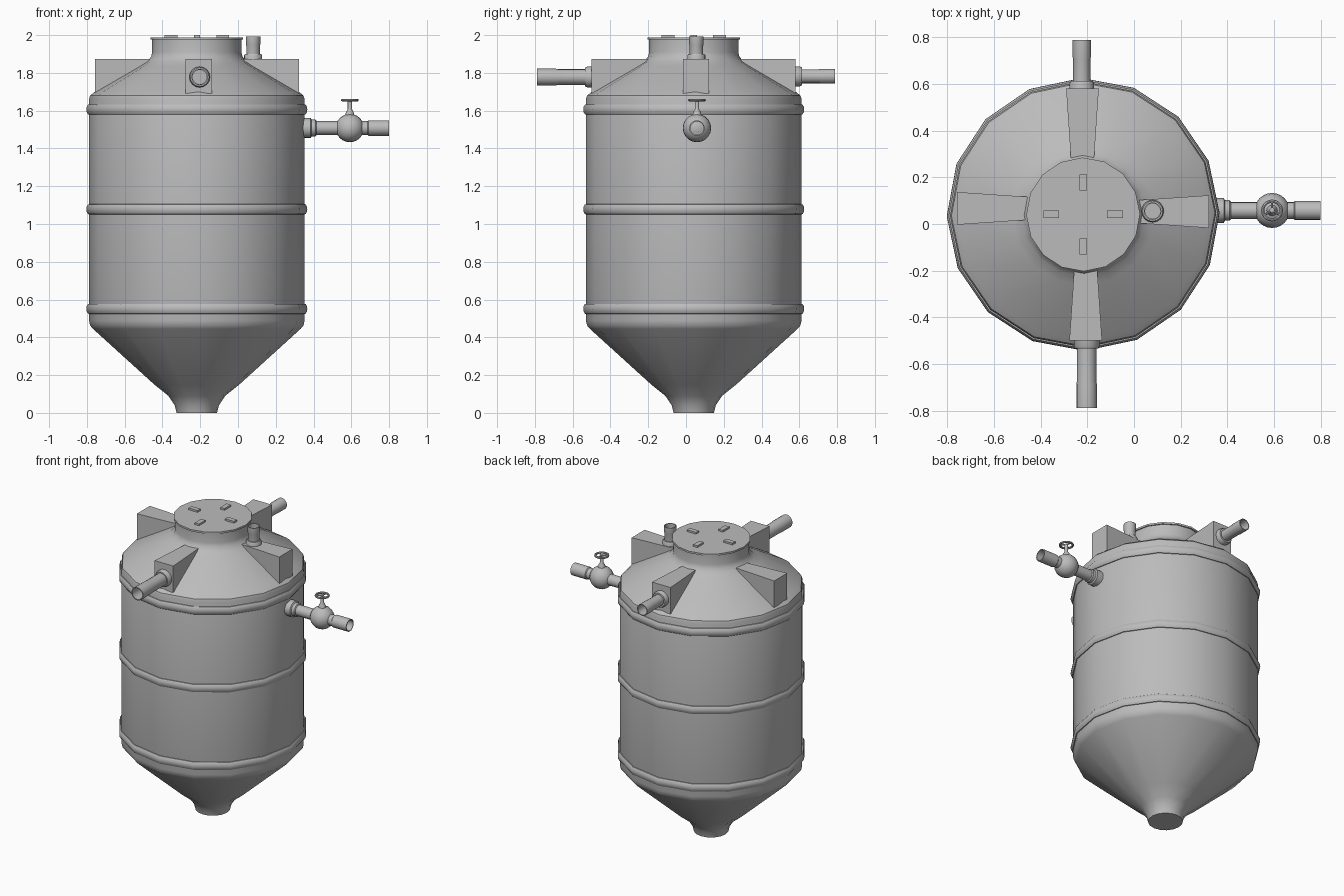
import bpy, bmesh, math
from mathutils import Vector, Matrix

if "Cube" in bpy.data.objects:
    bpy.data.objects.remove(bpy.data.objects["Cube"])

CX, CY = -0.218, 0.041          # tank axis
grey = bpy.data.materials.new("plain_grey")
grey.diffuse_color = (0.5, 0.5, 0.5, 1)
grey.use_nodes = True
grey.node_tree.nodes["Principled BSDF"].inputs["Base Color"].default_value = grey.diffuse_color


def finish(name, bm, smooth=True):
    bmesh.ops.recalc_face_normals(bm, faces=bm.faces)
    me = bpy.data.meshes.new(name)
    bm.to_mesh(me)
    bm.free()
    ob = bpy.data.objects.new(name, me)
    bpy.context.collection.objects.link(ob)
    me.materials.append(grey)
    if smooth:
        bpy.ops.object.select_all(action='DESELECT')
        ob.select_set(True)
        bpy.context.view_layer.objects.active = ob
        bpy.ops.object.shade_smooth_by_angle(angle=math.radians(32))
    return ob


def lathe(name, profile, n, origin, axis=(0, 0, 1), turn=0.0, loop=False):
    """Spin (radius, height) points round an axis; ends are capped unless looped."""
    bm = bmesh.new()
    rings = []
    for r, h in profile:
        rings.append([bm.verts.new((r * math.cos(turn + math.tau * i / n),
                                    r * math.sin(turn + math.tau * i / n), h)) for i in range(n)])
    pairs = list(zip(rings, rings[1:]))
    if loop:
        pairs.append((rings[-1], rings[0]))
    else:
        bm.faces.new(rings[0])
        bm.faces.new(rings[-1])
    for a, b in pairs:
        for i in range(n):
            j = (i + 1) % n
            bm.faces.new((a[i], a[j], b[j], b[i]))
    rot = Vector((0, 0, 1)).rotation_difference(Vector(axis)).to_matrix().to_4x4()
    bm.transform(Matrix.Translation(origin) @ rot)
    return finish(name, bm)


def box(name, lo, hi):
    bm = bmesh.new()
    bmesh.ops.create_cube(bm, size=1)
    for v in bm.verts:
        v.co = [l if c < 0 else h for c, l, h in zip(v.co, lo, hi)]
    return finish(name, bm, False)


def pipe(name, origin, axis, length, r, collar_r, collar_len):
    """Collar at the base, then a hollow open-ended pipe."""
    lathe(name + "_collar", [(collar_r, -0.03), (collar_r, collar_len * 0.7),
                             (collar_r * 0.9, collar_len)], 16, origin, axis)
    lathe(name, [(r * 0.95, 0), (r * 0.95, length * 0.6), (r, length * 0.65), (r, length),
                 (r * 0.86, length), (r * 0.86, 0.03)], 16, origin, axis)


TURN = math.radians(0.7)

# tank shell: outlet, cone, cylinder, shoulder, neck
lathe("tank_body", [(0.107, 0), (0.117, 0.04), (0.15, 0.09), (0.225, 0.15), (0.55, 0.445),
                    (0.565, 0.463), (0.571, 0.49), (0.571, 1.66), (0.565, 1.68), (0.54, 1.70),
                    (0.305, 1.835), (0.265, 1.86), (0.242, 1.885), (0.236, 1.91), (0.236, 1.98)],
      16, (CX, CY, 0), turn=TURN)

# hoops round the cylinder
for tag, z in (("lower", 0.551), ("middle", 1.078), ("upper", 1.606)):
    lathe(tag + "_hoop", [(0.56, z - 0.028), (0.576, z - 0.026), (0.583, z - 0.014), (0.585, z),
                          (0.583, z + 0.014), (0.576, z + 0.026), (0.56, z + 0.028)],
          16, (CX, CY, 0), turn=TURN)

# lid and its four small lugs
lathe("lid", [(0.244, 1.976), (0.244, 1.988)], 16, (CX, CY, 0), turn=TURN)
for i in range(4):
    a = i * math.pi / 2
    x, y = CX + 0.137 * math.cos(a), CY + 0.137 * math.sin(a)
    hx, hy = (0.034, 0.016) if i % 2 == 0 else (0.016, 0.034)
    box("lid_lug_%d" % i, (x - hx, y - hy, 1.98), (x + hx, y + hy, 2.0))

# four tapered gussets on the shoulder
for tag, deg, px, py in (("right", 0, CX, 0.053), ("back", 90, -0.221, CY),
                         ("left", 180, CX, 0.067), ("front", 270, -0.207, CY)):
    bm = bmesh.new()
    bmesh.ops.create_cube(bm, size=1)
    for v in bm.verts:
        outer, up = v.co.x > 0, v.co.z > 0
        side = 1 if v.co.y > 0 else -1
        v.co = (0.54 if outer else 0.2, side * (0.07 if outer else 0.047),
                1.873 if up else (1.692 if outer else 1.80))
    bm.transform(Matrix.Translation((px, py, 0)) @ Matrix.Rotation(math.radians(deg), 4, 'Z'))
    finish(tag + "_gusset", bm, False)

# inlet pipes on the front, back and top
pipe("front_pipe", (-0.203, -0.499, 1.778), (0, -1, 0), 0.291, 0.044, 0.055, 0.035)
pipe("back_pipe", (-0.224, 0.578, 1.782), (0, 1, 0), 0.212, 0.039, 0.053, 0.035)
pipe("vent_pipe", (0.08, 0.055, 1.873), (0, 0, 1), 0.12, 0.038, 0.048, 0.027)

# side outlet with ball valve
VY, VZ, VX = 0.058, 1.508, 0.592
lathe("outlet_collar", [(0.053, 0.30), (0.053, 0.385), (0.044, 0.39), (0.044, 0.41), (0.038, 0.415)],
      16, (0, VY, VZ), (1, 0, 0))
lathe("outlet_pipe", [(0.036, 0.38), (0.036, 0.54), (0.036, 0.685), (0.041, 0.69), (0.041, 0.8),
                      (0.035, 0.8), (0.035, 0.66)], 16, (0, VY, VZ), (1, 0, 0))
ball = [(0.075 * math.sin(math.pi * t / 12), VX - 0.075 * math.cos(math.pi * t / 12))
        for t in range(1, 12)]
lathe("valve_ball", ball, 20, (0, VY, VZ), (1, 0, 0))
lathe("valve_stem", [(0.026, 0.06), (0.02, 0.085), (0.011, 0.1), (0.011, 0.152), (0.006, 0.155)],
      12, (VX, VY, VZ))

# hand wheel with three spokes
wz = VZ + 0.148
lathe("hand_wheel", [(0.040 + 0.007 * math.cos(math.tau * k / 8),
                      0.007 * math.sin(math.tau * k / 8)) for k in range(8)],
      20, (VX, VY, wz), loop=True)
for i in range(3):
    a = math.radians(90 + 120 * i)
    lathe("wheel_spoke_%d" % i, [(0.005, 0), (0.005, 0.038)], 8, (VX, VY, wz),
          (math.cos(a), math.sin(a), 0))
